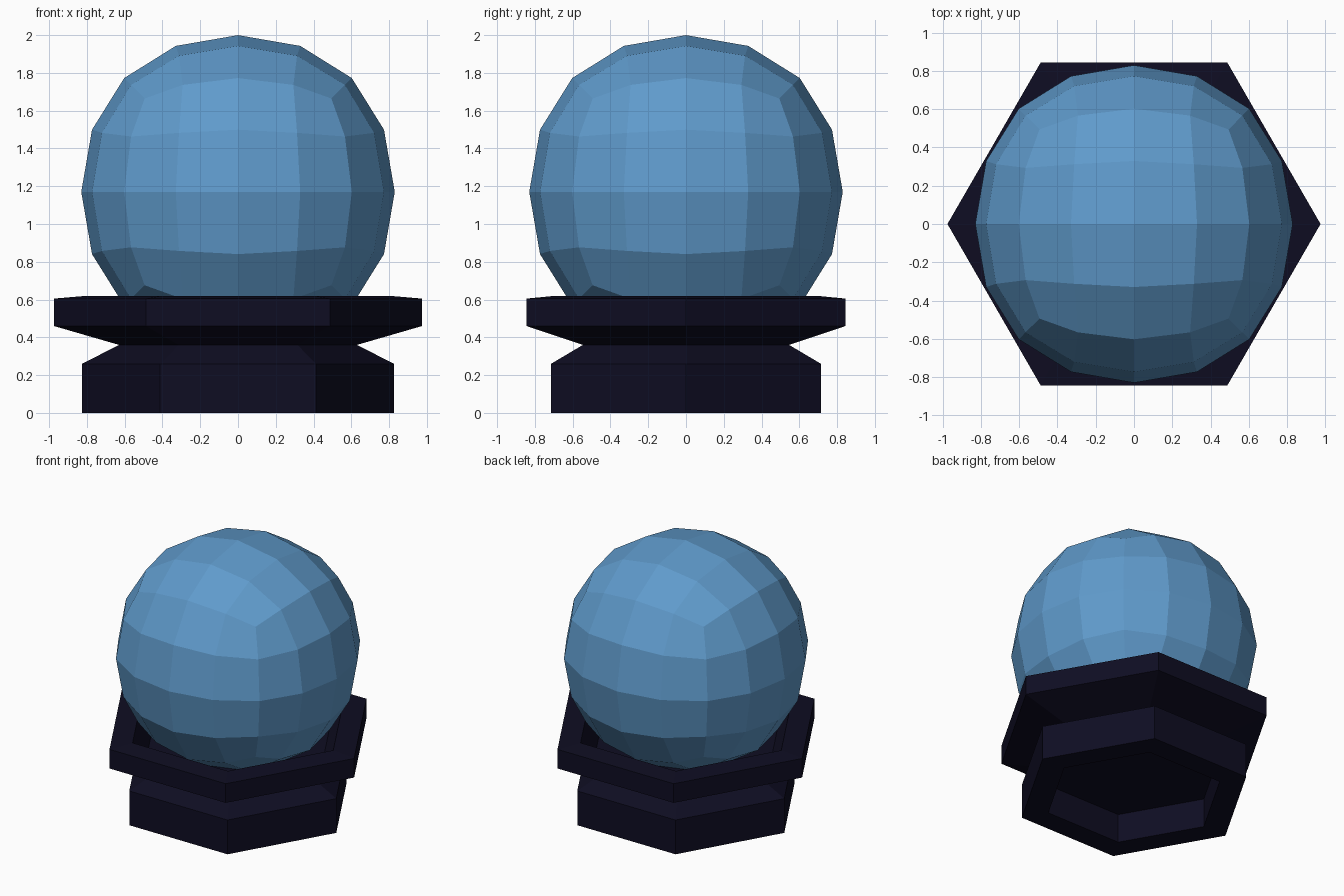
import bpy, bmesh, math

cube = bpy.data.objects.get("Cube")
if cube:
    bpy.data.objects.remove(cube, do_unlink=True)


def material(name, colour):
    mat = bpy.data.materials.new(name)
    mat.use_nodes = True
    mat.diffuse_color = (*colour, 1)
    mat.node_tree.nodes["Principled BSDF"].inputs["Base Color"].default_value = (*colour, 1)
    return mat


def add_object(name, bm, mat):
    bmesh.ops.recalc_face_normals(bm, faces=bm.faces)
    mesh = bpy.data.meshes.new(name)
    bm.to_mesh(mesh)
    bm.free()
    mesh.materials.append(mat)
    obj = bpy.data.objects.new(name, mesh)
    bpy.context.collection.objects.link(obj)
    return obj


def lathe(name, profile, sides, mat):
    """Revolve (radius, height) points, capping both ends."""
    bm = bmesh.new()
    rings = []
    for radius, z in profile:
        angles = [math.tau * i / sides for i in range(sides)]
        rings.append([bm.verts.new((radius * math.cos(a), radius * math.sin(a), z))
                      for a in angles])
    for low, high in zip(rings, rings[1:]):
        for i in range(sides):
            j = (i + 1) % sides
            bm.faces.new((low[i], low[j], high[j], high[i]))
    bm.faces.new(rings[0])
    bm.faces.new(rings[-1])
    return add_object(name, bm, mat)


glass_blue = material("glass blue", (0.115, 0.325, 0.60))
dark_navy = material("dark navy", (0.0045, 0.004, 0.016))

# Hexagonal stand: hollow foot, pinched neck, wide rim and sunken seat
stand_profile = [(0.63, 0.22), (0.63, 0), (0.825, 0), (0.825, 0.26),
                 (0.63, 0.36), (0.975, 0.46), (0.975, 0.605),
                 (0.80, 0.62), (0.70, 0.46)]
lathe("stand", stand_profile, 6, dark_navy)

# Faceted ball: a cube rounded by subdivision
bm = bmesh.new()
bmesh.ops.create_cube(bm, size=1.977)
ball = add_object("ball", bm, glass_blue)
ball.location.z = 1.17
rounding = ball.modifiers.new("rounding", "SUBSURF")
rounding.levels = rounding.render_levels = 2
